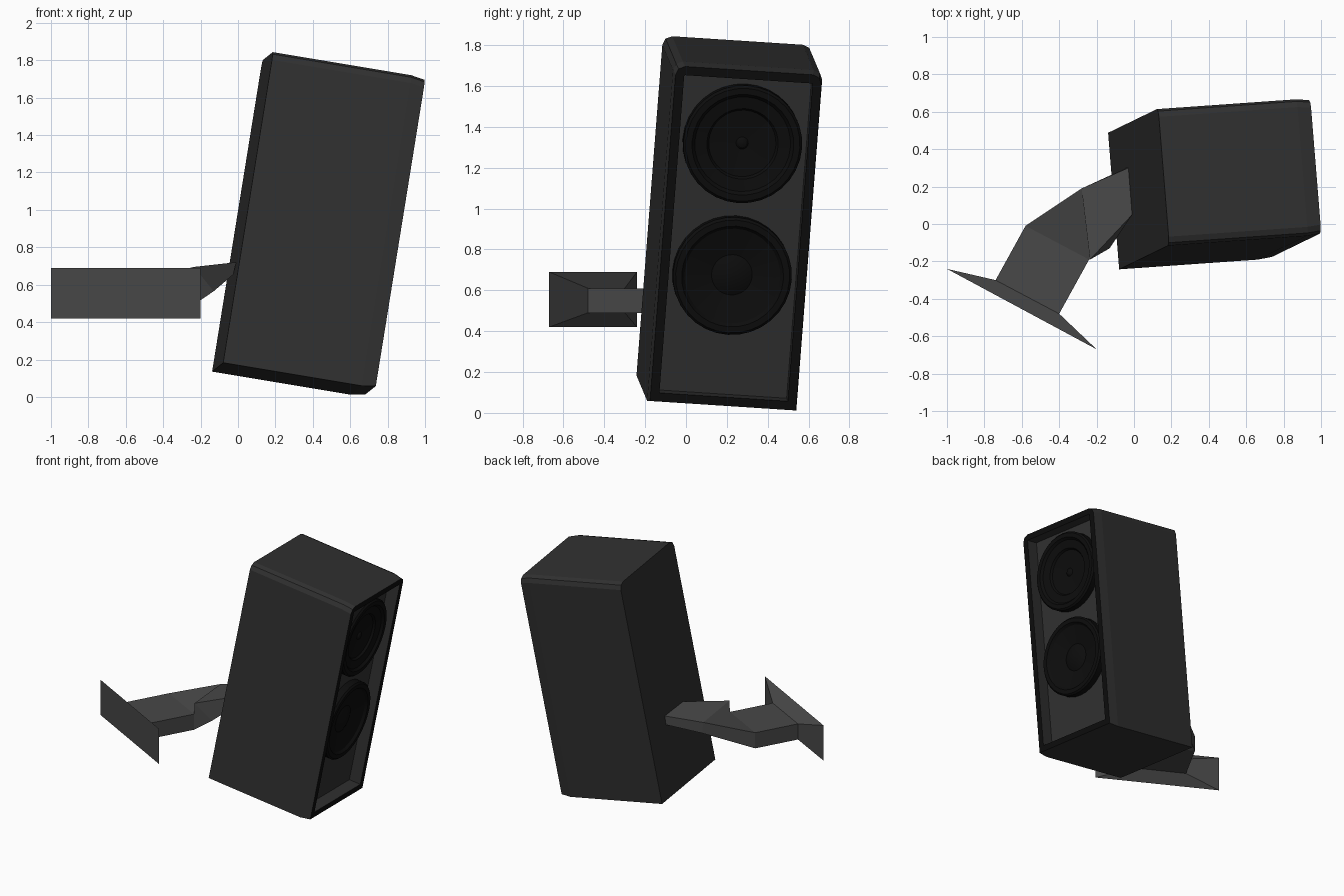
import bpy, bmesh, math
from mathutils import Matrix, Vector

if "Cube" in bpy.data.objects:
    bpy.data.objects.remove(bpy.data.objects["Cube"])

# Tilted frame of the cabinet: local x = forward, y = across, z = up, origin at the front centre
d = Vector((.81, .057, -.135)).normalized()
u = Vector((.27, .13, 1.66))
u = (u - d * u.dot(d)).normalized()
w = u.cross(d)
FRAME = Matrix((d, w, u)).transposed().to_4x4()
FRAME.translation = (.84, .245, .855)
DEPTH, RECESS = .828, .09


def material(name, v):
    m = bpy.data.materials.new(name)
    m.diffuse_color = (v, v, v, 1)
    m.use_nodes = True
    m.node_tree.nodes["Principled BSDF"].inputs["Base Color"].default_value = m.diffuse_color
    return m


GREY, BLACK, STEEL = material("dark_grey", .03), material("black", .004), material("steel_grey", .065)


def loft(name, rings, mats, matrix=Matrix(), caps=(True, True), black_bands=(), closed_tip=False):
    """Skin a list of equal-length rings of points."""
    bm = bmesh.new()
    loops = [[bm.verts.new(p) for p in r] for r in rings]
    n = len(loops[0])
    for k, (a, b) in enumerate(zip(loops, loops[1:])):
        for i in range(n):
            j = (i + 1) % n
            f = bm.faces.new((a[i], a[j], b[j], b[i]))
            f.material_index = int(k in black_bands)
    if caps[0]:
        bm.faces.new(loops[0][::-1])
    if caps[1]:
        bm.faces.new(loops[-1])
    bmesh.ops.recalc_face_normals(bm, faces=bm.faces)
    me = bpy.data.meshes.new(name)
    bm.to_mesh(me)
    bm.free()
    for m in mats:
        me.materials.append(m)
    ob = bpy.data.objects.new(name, me)
    ob.matrix_world = matrix
    bpy.context.collection.objects.link(ob)
    return ob


def section(x, hw, hh, c):
    """Rectangle whose two top corners are rounded off in two steps."""
    e = c * .3
    return [(x, -hw, -hh), (x, hw, -hh), (x, hw, hh - c), (x, hw - e, hh - e), (x, hw - c, hh),
            (x, c - hw, hh), (x, e - hw, hh - e), (x, -hw, hh - c)]


# Cabinet with tapered front edge, black front rim and recessed baffle
loft("cabinet", [section(-DEPTH, .367, .845, .045),
                 section(-.075, .367, .845, .045),
                 section(0, .359, .833, .045),
                 section(0, .316, .79, .004),
                 section(-RECESS, .316, .79, .004)],
     [GREY, BLACK], FRAME, black_bands=(2,))


# Round drivers: profiles of (radius, height above baffle)
def driver(name, z, profile, sides=32):
    rings = [[(-RECESS + h, r * math.cos(2 * math.pi * i / sides), z + r * math.sin(2 * math.pi * i / sides))
              for i in range(sides)] for r, h in profile]
    ob = loft(name, rings, [BLACK], FRAME)
    bpy.ops.object.select_all(action='DESELECT')
    ob.select_set(True)
    bpy.context.view_layer.objects.active = ob
    bpy.ops.object.shade_smooth_by_angle(angle=math.radians(30))


driver("upper_driver", .46, [(.292, 0), (.292, .05), (.28, .062), (.25, .062), (.235, .045),
                             (.175, .035), (.165, .02), (.03, .01), (.02, .02), (.005, .024)])
driver("lower_driver", -.195, [(.292, 0), (.292, .05), (.28, .062), (.25, .062), (.235, .045),
                               (.1, .012), (.07, .025), (.03, .032), (.005, .034)])


# Wall bracket: flared plate, straight arm, twisted neck up to the cabinet back
def upright(a, b, z0, z1):
    return [(*a, z0), (*b, z0), (*b, z1), (*a, z1)]


loft("wall_bracket", [upright((-1, -.24), (-.2, -.67), .42, .69),
                      upright((-.74, -.30), (-.40, -.48), .49, .61),
                      upright((-.58, -.01), (-.24, -.19), .49, .61),
                      [(-.27, .19, .60), (-.13, -.13, .565), (-.235, -.19, .695), (-.28, .19, .685)],
                      [(-.04, .30, .645), (-.025, .04, .655), (-.01, .05, .72), (-.03, .30, .71)]],
     [STEEL])
